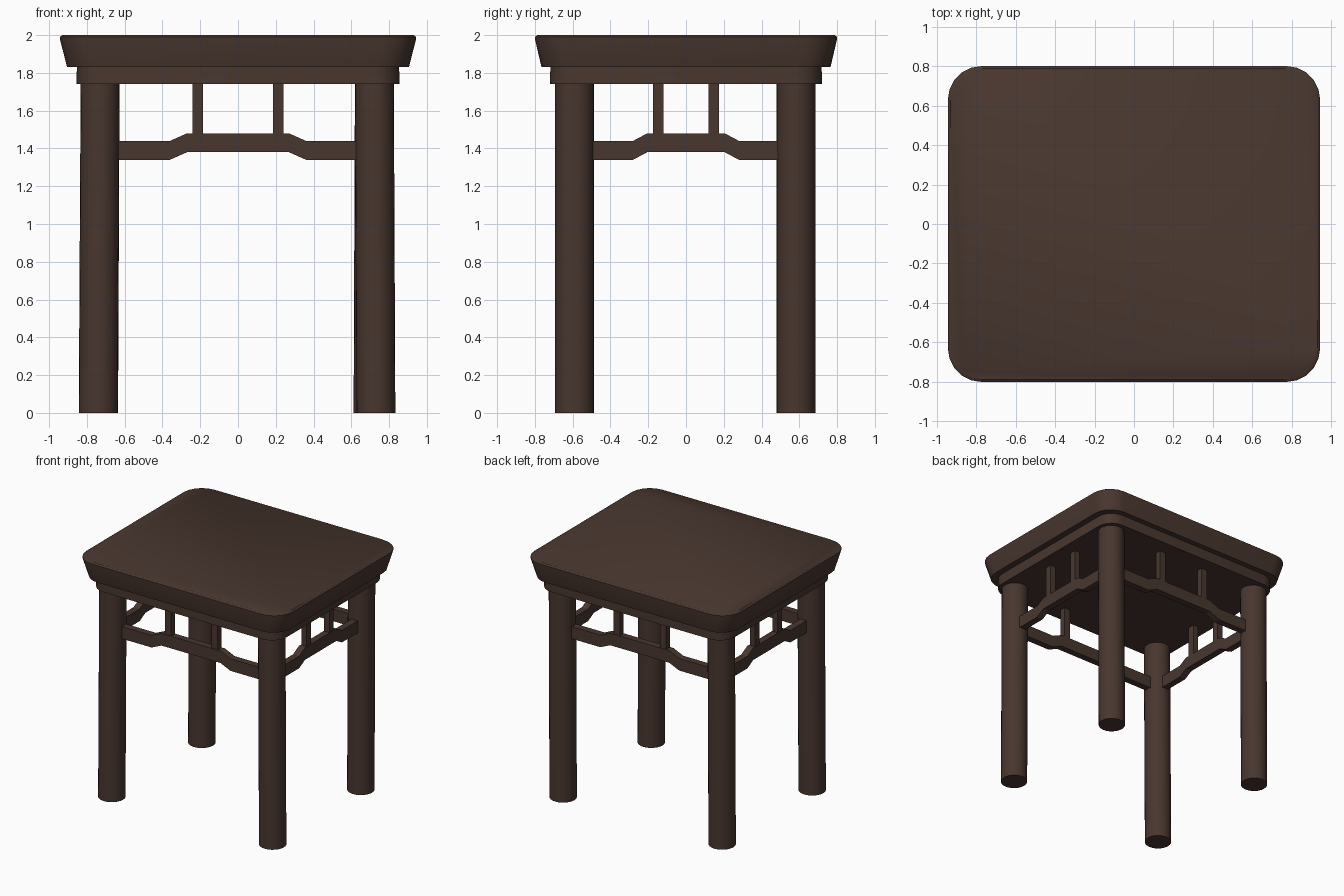
import bpy, bmesh
from math import radians, sin, cos
from mathutils import Vector

old = bpy.data.objects.get("Cube")
if old:
    bpy.data.objects.remove(old, do_unlink=True)

# One dark wood colour
wood = bpy.data.materials.new("dark brown wood")
wood.use_nodes = True
colour = (0.065, 0.037, 0.028, 1)
wood.diffuse_color = colour
wood.node_tree.nodes["Principled BSDF"].inputs["Base Color"].default_value = colour


def loft(name, rings, smooth=True):
    """Skin a closed solid through matching rings of points."""
    bm = bmesh.new()
    loops = [[bm.verts.new(p) for p in ring] for ring in rings]
    n = len(loops[0])
    for a, b in zip(loops, loops[1:]):
        for i in range(n):
            j = (i + 1) % n
            bm.faces.new((a[i], a[j], b[j], b[i]))
    bm.faces.new(loops[0][::-1])
    bm.faces.new(loops[-1])
    bmesh.ops.recalc_face_normals(bm, faces=bm.faces)
    mesh = bpy.data.meshes.new(name)
    bm.to_mesh(mesh)
    bm.free()
    mesh.materials.append(wood)
    obj = bpy.data.objects.new(name, mesh)
    bpy.context.collection.objects.link(obj)
    if smooth:
        bpy.ops.object.select_all(action="DESELECT")
        obj.select_set(True)
        bpy.context.view_layer.objects.active = obj
        bpy.ops.object.shade_smooth_by_angle(angle=radians(35))
    return obj


def rounded_ring(hx, hy, z, r, steps=5):
    """Rectangle with rounded corners at height z."""
    points = []
    for k, (sx, sy) in enumerate(((1, 1), (-1, 1), (-1, -1), (1, -1))):
        for i in range(steps + 1):
            a = radians(90 * (k + i / steps))
            points.append((sx * (hx - r) + r * cos(a), sy * (hy - r) + r * sin(a), z))
    return points


def circle_ring(x, y, z, r, n=24):
    return [(x + r * cos(radians(360 * i / n)), y + r * sin(radians(360 * i / n)), z)
            for i in range(n)]


# Seat slab, flaring upward, with a softened rim
loft("seat", [rounded_ring(0.905, 0.765, 1.83, 0.16),
              rounded_ring(0.943, 0.80, 1.98, 0.17),
              rounded_ring(0.943, 0.80, 1.99, 0.17),
              rounded_ring(0.93, 0.787, 2.0, 0.165)])

# Apron under the seat
loft("apron", [rounded_ring(0.855, 0.72, 1.74, 0.13),
               rounded_ring(0.853, 0.718, 1.84, 0.13)])

# Round legs with a slight lean: name, foot x, top x, y
for name, foot, top, y in (("front_left_leg", 0.73, 0.722, -0.59),
                           ("back_left_leg", 0.715, 0.722, 0.582),
                           ("front_right_leg", -0.74, -0.73, -0.59),
                           ("back_right_leg", -0.738, -0.73, 0.582)):
    loft(name, [circle_ring(foot, y, 0, 0.103), circle_ring(top, y, 1.75, 0.103)])


def side_frame(name, axis, offset, reach, outer, inner, post):
    """Humped rail with two short posts, running along the given axis."""
    def place(along, across, z):
        p = (along, offset + across) if axis == "x" else (offset + across, along)
        return Vector((*p, z))

    half = [(reach, 1.34), (outer, 1.34), (inner, 1.38)]
    low = [(-u, z) for u, z in half] + half[::-1]
    profile = low + [(u, z + 0.1) for u, z in reversed(low)]
    loft(name + "_rail", [[place(u, w, z) for u, z in profile] for w in (-0.028, 0.028)],
         smooth=False)
    for side, s in (("a", -1), ("b", 1)):
        corners = ((-0.028, -0.024), (0.028, -0.024), (0.028, 0.024), (-0.028, 0.024))
        loft(f"{name}_post_{side}",
             [[place(s * post + u, w, z) for u, w in corners] for z in (1.46, 1.75)],
             smooth=False)


# Rails and posts between the legs
side_frame("front", "x", -0.585, 0.68, 0.36, 0.27, 0.212)
side_frame("back", "x", 0.577, 0.68, 0.36, 0.27, 0.212)
side_frame("left", "y", 0.727, 0.54, 0.28, 0.205, 0.148)
side_frame("right", "y", -0.73, 0.54, 0.28, 0.205, 0.148)
